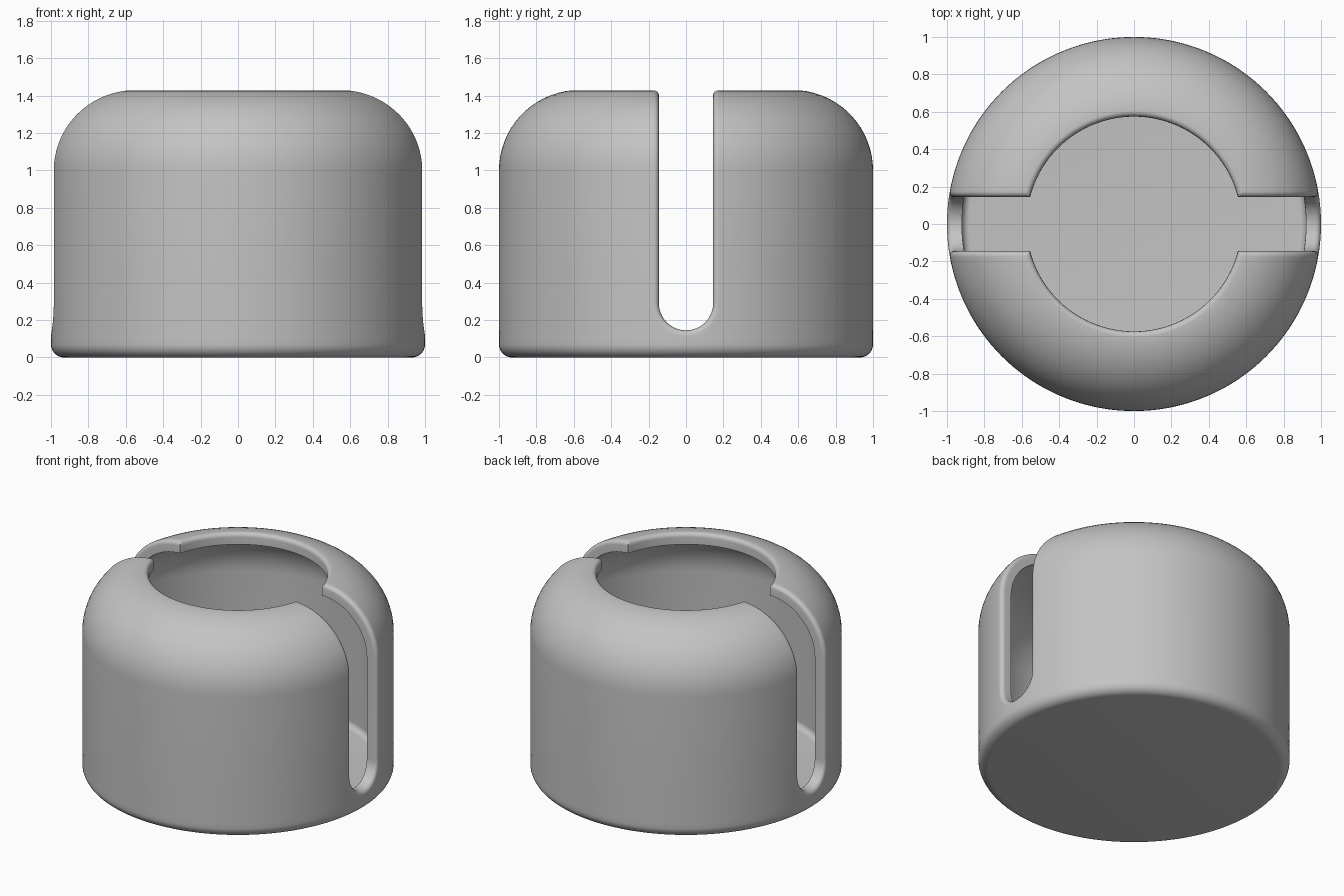
import bpy, bmesh
from math import sin, cos, asin, acos, pi, sqrt

cube = bpy.data.objects.get("Cube")
if cube:
    bpy.data.objects.remove(cube)

SLOT, SLOT_Z = 0.145, 0.29      # slot half width, centre of its round end
WALL, ROUND = 0.08, 0.03        # wall thickness, rounding of slot and rim
MARGIN = 0.045                  # band of faces that follows the slot
HOLE, ARC = 0.575, 0.43         # top opening, shoulder radius
COLS = 40

# rounding profile as (distance from edge, depth below surface)
fillet = [(ROUND * (1 - cos(t)), ROUND * (1 - sin(t)))
          for t in [i * pi / 12 for i in range(7)]]


def shoulder(t):
    """Radius, height and normal at an angle up the shoulder."""
    return (1 - ARC + ARC * cos(t), 1 + ARC * sin(t), cos(t), sin(t))


# rows: (profile point, angle round the slot end, extra depth at the rim)
rows = [((1, SLOT_Z, 1, 0), i * pi / 24, 0) for i in range(13)]
last = acos((HOLE + ROUND - 1 + ARC) / ARC)
rows += [(shoulder(last * i / 16), pi / 2, 0) for i in range(17)]
rows += [(shoulder(acos((HOLE + d - 1 + ARC) / ARC)), pi / 2, depth)
         for d, depth in reversed(fillet[:-1])]

bm = bmesh.new()


def place(profile, phi, d, depth):
    """Point at a distance from the slot edge, sunk below the surface."""
    r, z, nr, nz = profile
    y = (SLOT + d) * sin(phi)
    z -= (SLOT + d) * cos(phi)
    r -= nr * depth
    return r, y, z - nz * depth


def surface(profile, phi, steps, rim):
    """One row of vertices from the slot edge round to the quarter line."""
    verts = []
    for d, depth in steps + [(MARGIN, steps[-1][1])]:
        r, y, z = place(profile, phi, d, max(depth, rim))
        verts.append(bm.verts.new((sqrt(r * r - y * y), y, z)))
    start = asin(y / r)
    for i in range(1, COLS + 1):
        a = start + (pi / 2 - start) * i / COLS
        verts.append(bm.verts.new((r * cos(a), r * sin(a), z)))
    return verts


def bridge(a, b):
    for i in range(len(a) - 1):
        bm.faces.new((a[i], a[i + 1], b[i + 1], b[i]))


# upper wall with slot, one quarter
outer = [surface(p, phi, fillet, rim) for p, phi, rim in rows]
inner = [surface(p, phi, [(0, WALL)], 0) for p, phi, rim in rows]
for side in (outer, inner):
    for a, b in zip(side, side[1:]):
        bridge(a, b)
bridge([row[0] for row in outer], [row[0] for row in inner])

# wall of the top opening
skip = len(fillet) - 1
for i in range(skip):
    bm.faces.new((outer[-1][i], outer[-1][i + 1], inner[-1][0]))
bridge(outer[-1][skip:], inner[-1])


def bowl(top, bevel, floor_r, floor_z):
    """Rounded lower corner closing to a flat disc."""
    ring = top
    profile = [(floor_r + bevel * cos(t), floor_z + bevel * (1 - sin(t)))
               for t in [i * pi / 16 for i in range(9)]] + [(0, floor_z)]
    for r, z in profile:
        new = [bm.verts.new((r * cos(a), r * sin(a), z))
               for a in [i * pi / 2 / COLS for i in range(COLS + 1)]]
        bridge(ring, new)
        ring = new


# base and inside floor
bowl(outer[0][-COLS - 1:], 0.07, 0.93, 0)
bowl(inner[0][-COLS - 1:], 0.04, 1 - WALL - 0.04, 0.06)

# mirror the quarter to the full pot
bmesh.ops.remove_doubles(bm, verts=bm.verts, dist=1e-5)
for axis in "XY":
    bmesh.ops.mirror(bm, geom=bm.verts[:] + bm.edges[:] + bm.faces[:],
                     axis=axis, merge_dist=1e-5)
bmesh.ops.remove_doubles(bm, verts=bm.verts, dist=1e-5)
bmesh.ops.dissolve_degenerate(bm, dist=1e-6, edges=bm.edges)
bmesh.ops.recalc_face_normals(bm, faces=bm.faces)

mesh = bpy.data.meshes.new("slotted_cup")
bm.to_mesh(mesh)
bm.free()
cup = bpy.data.objects.new("slotted_cup", mesh)
bpy.context.collection.objects.link(cup)

# material
grey = bpy.data.materials.new("light_grey")
grey.use_nodes = True
colour = (0.55, 0.55, 0.55, 1)
grey.diffuse_color = colour
grey.node_tree.nodes["Principled BSDF"].inputs["Base Color"].default_value = colour
mesh.materials.append(grey)

bpy.context.view_layer.objects.active = cup
cup.select_set(True)
bpy.ops.object.shade_smooth_by_angle(angle=pi / 6)
